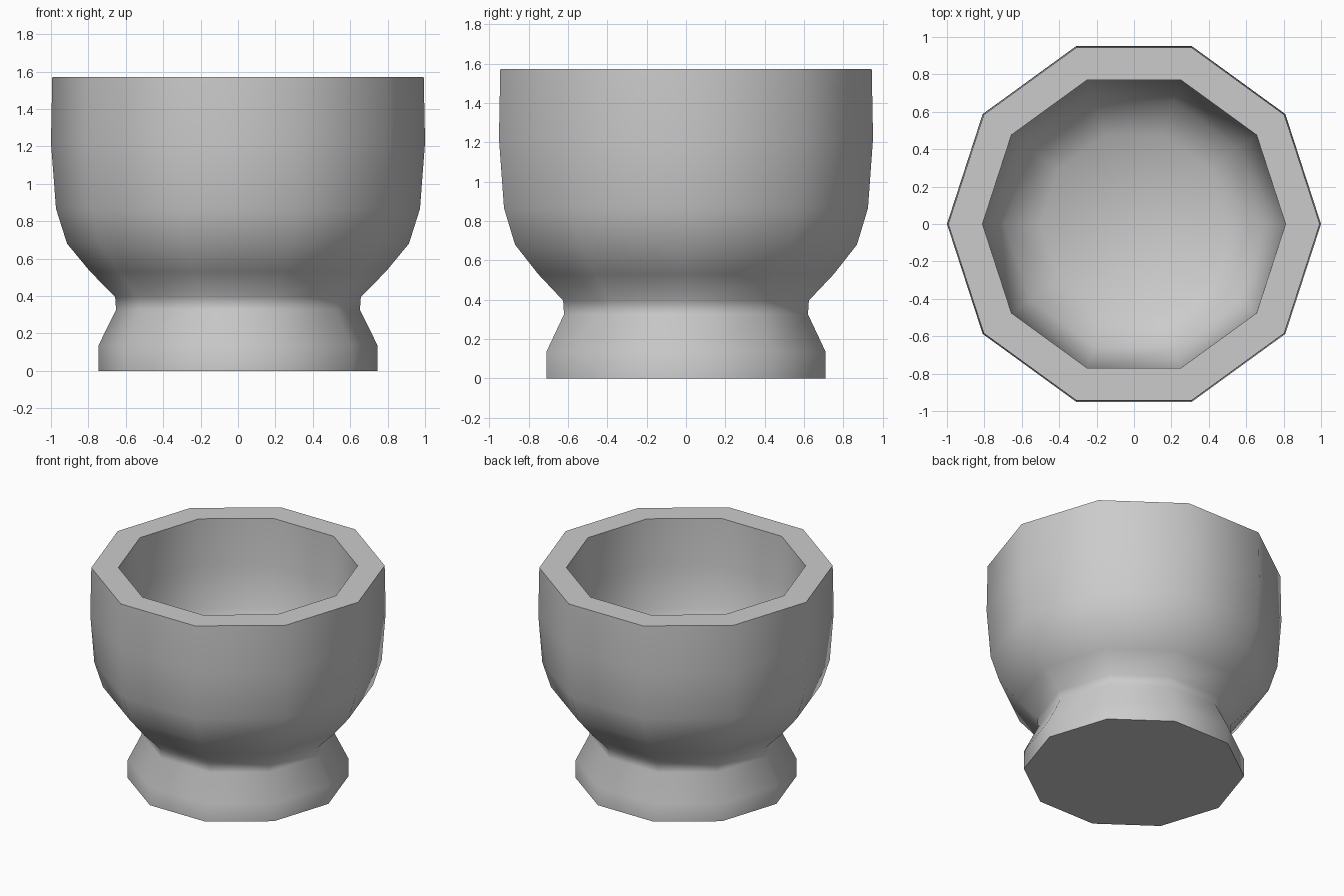
import bpy, bmesh, math

if "Cube" in bpy.data.objects:
    bpy.data.objects.remove(bpy.data.objects["Cube"])

SIDES = 10

# Cup profile (radius, height): base, foot, waist, bowl, rim, then down the inside
PROFILE = [
    (0.747, 0.0), (0.747, 0.134), (0.652, 0.326), (0.657, 0.396),
    (0.79, 0.53), (0.914, 0.68), (0.973, 0.866), (1.0, 1.22), (0.993, 1.572),
    (0.81, 1.572), (0.805, 1.22), (0.77, 0.92), (0.69, 0.74), (0.5, 0.62),
]
FLOOR_Z = 0.57


def ring(bm, radius, z):
    return [bm.verts.new((radius * math.cos(a), radius * math.sin(a), z))
            for a in (2 * math.pi * i / SIDES for i in range(SIDES))]


bm = bmesh.new()
rings = [ring(bm, r, z) for r, z in PROFILE]

# Walls
for low, high in zip(rings, rings[1:]):
    for i in range(SIDES):
        j = (i + 1) % SIDES
        bm.faces.new((low[i], low[j], high[j], high[i]))

# Flat underside and slightly dished inner floor
bm.faces.new(rings[0][::-1])
centre = bm.verts.new((0, 0, FLOOR_Z))
for i in range(SIDES):
    bm.faces.new((rings[-1][i], rings[-1][(i + 1) % SIDES], centre))
bmesh.ops.recalc_face_normals(bm, faces=bm.faces)

mesh = bpy.data.meshes.new("footed_cup")
bm.to_mesh(mesh)
bm.free()
cup = bpy.data.objects.new("footed_cup", mesh)
bpy.context.collection.objects.link(cup)

# Smooth sides with crisp rim and base edges
bpy.context.view_layer.objects.active = cup
cup.select_set(True)
bpy.ops.object.shade_smooth_by_angle(angle=math.radians(55))
